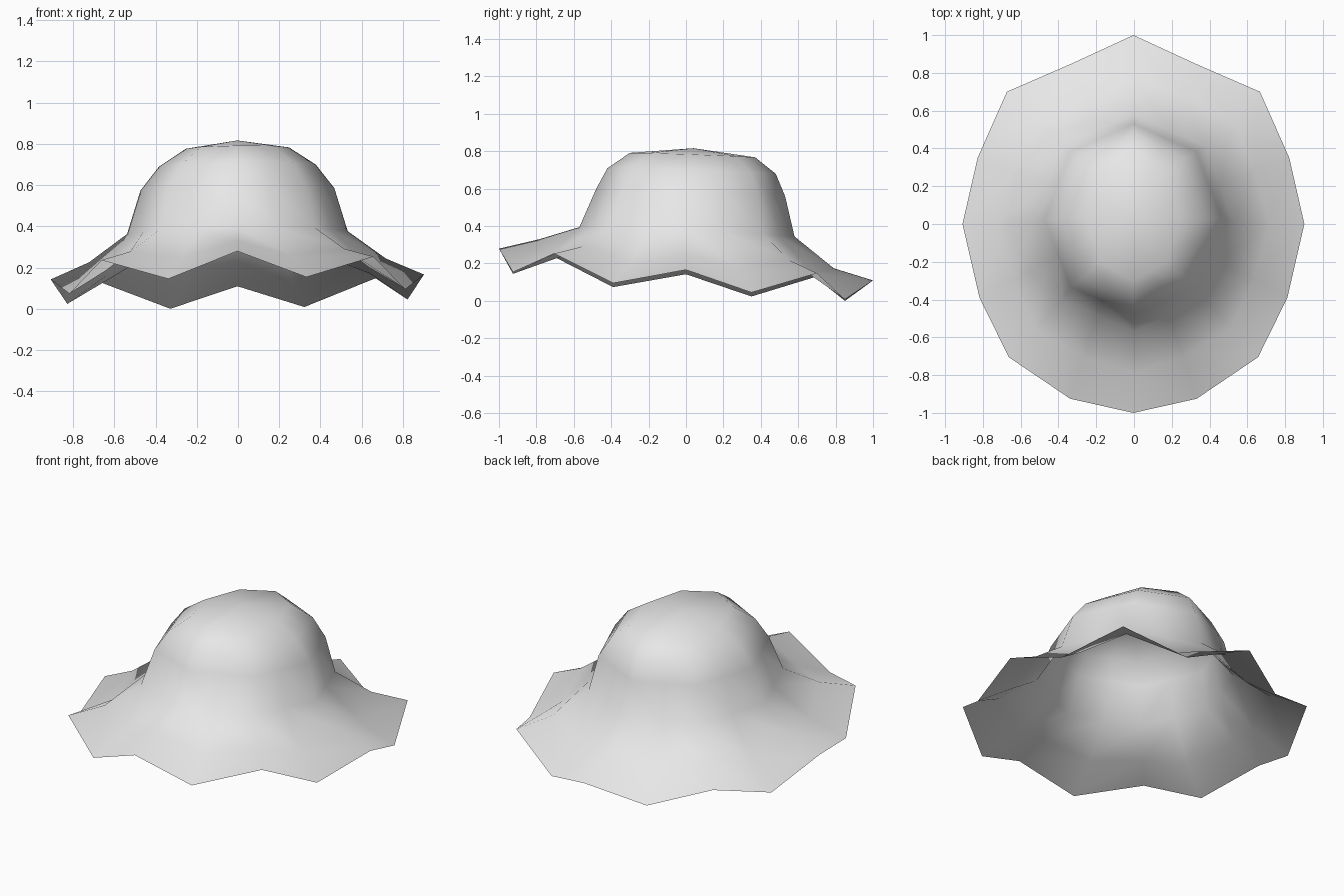
import bpy
import bmesh
from math import sin, cos, pi

cube = bpy.data.objects.get("Cube")
if cube:
    bpy.data.objects.remove(cube, do_unlink=True)

SIDES = 16

# Plain felt material
felt = bpy.data.materials.new("light_grey_felt")
felt.use_nodes = True
colour = (0.8, 0.8, 0.8, 1.0)
felt.diffuse_color = colour
felt.node_tree.nodes["Principled BSDF"].inputs["Base Color"].default_value = colour


def crown_ring(width, depth, centre_y, height, drop):
    """Eight-cornered ring, tilted back, with a point halfway along each side."""
    corners = []
    for i in range(SIDES // 2):
        a = 2 * pi * i / (SIDES // 2)
        corners.append((width * sin(a), centre_y - depth * cos(a), height + drop * cos(a)))
    ring = []
    for i, here in enumerate(corners):
        after = corners[(i + 1) % len(corners)]
        ring.append(here)
        ring.append(tuple((p + q) / 2 for p, q in zip(here, after)))
    return ring


def mirrored_ring(half):
    """Full loop from points running front to back down the left side."""
    return half + [(-x, y, z) for x, y, z in half[-2:0:-1]]


# Crown, from the top down to the opening
rings = [
    crown_ring(0.25, 0.335, 0.035, 0.785, 0.012),
    crown_ring(0.38, 0.45, 0.03, 0.70, 0.015),
    crown_ring(0.47, 0.505, 0.025, 0.585, 0.02),
    crown_ring(0.535, 0.575, 0.005, 0.375, 0.025),
]

# Wavy brim: outer edge and the heights of the fold inside it
edge = [
    (0, -1, 0.285), (0.335, -0.925, 0.155), (0.66, -0.705, 0.25),
    (0.815, -0.39, 0.09), (0.905, 0, 0.16), (0.825, 0.35, 0.04),
    (0.67, 0.70, 0.145), (0.325, 0.85, 0.01), (0, 1, 0.115),
]
fold_heights = [0.335, 0.26, 0.29, 0.20, 0.24, 0.17, 0.215, 0.15, 0.18]
fold = []
for i, ((x, y, z), height) in enumerate(zip(edge, fold_heights)):
    bx, by, bz = rings[-1][i]
    t = 0.5
    fold.append((bx + (x - bx) * t, by + (y - by) * t, height))
rings += [mirrored_ring(fold), mirrored_ring(edge)]

# Skin the rings into one open shell
bm = bmesh.new()


def add_point(x, y, z):
    return bm.verts.new((x - 0.003, y, z + 0.013 * x))


loops = [[add_point(*p) for p in ring] for ring in rings]
top = add_point(0, 0.04, 0.822)
for i in range(SIDES):
    j = (i + 1) % SIDES
    bm.faces.new((top, loops[0][i], loops[0][j]))
    for upper, lower in zip(loops, loops[1:]):
        bm.faces.new((upper[i], lower[i], lower[j], upper[j]))
for face in bm.faces:
    face.smooth = True

# Stand the lowest dip on the ground
lowest = min(v.co.z for v in bm.verts)
bmesh.ops.translate(bm, verts=bm.verts, vec=(0, 0, -lowest))

mesh = bpy.data.meshes.new("sun_hat")
bm.to_mesh(mesh)
bm.free()
mesh.materials.append(felt)
hat = bpy.data.objects.new("sun_hat", mesh)
bpy.context.collection.objects.link(hat)
